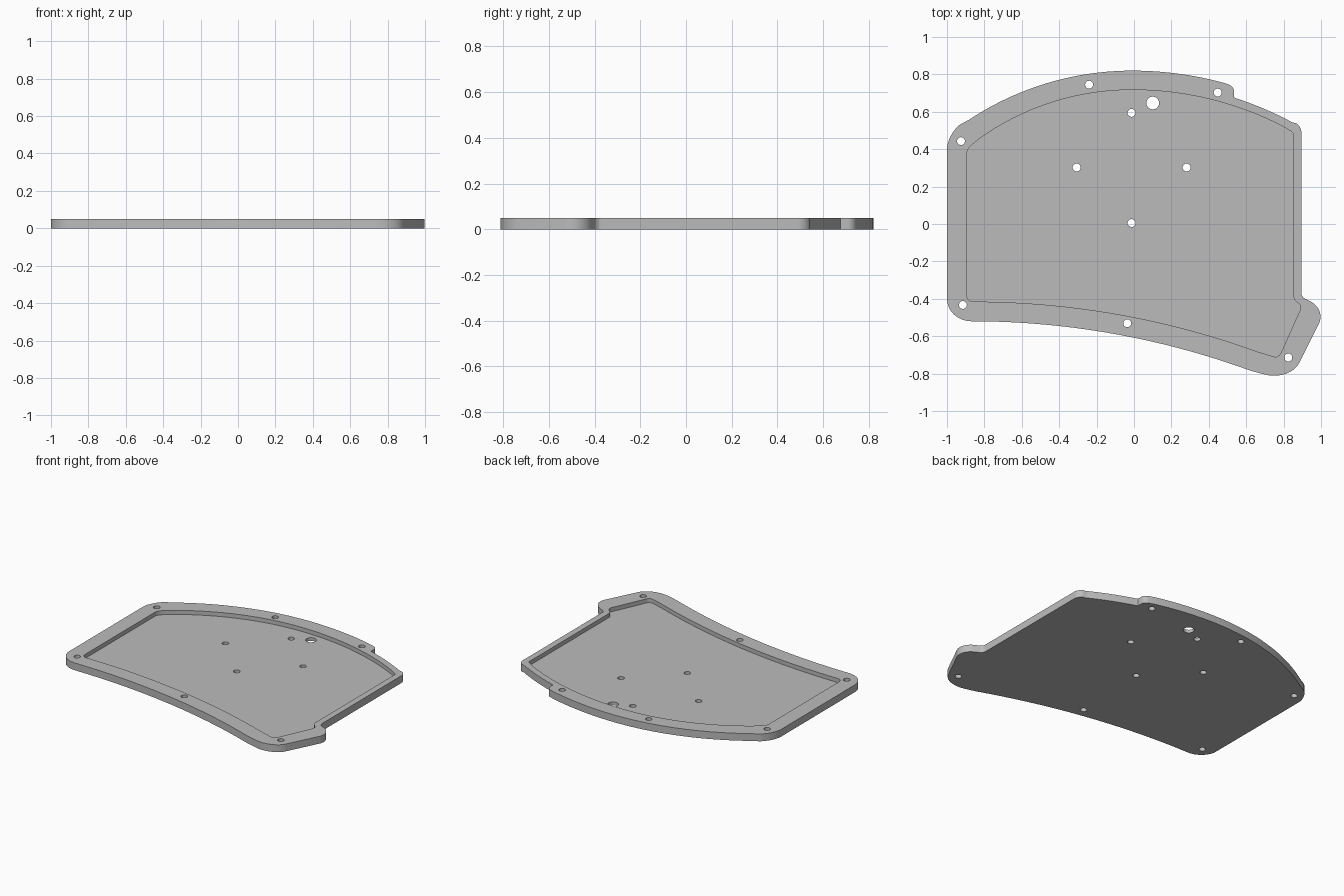
import bpy, bmesh, math
from mathutils import Vector

if "Cube" in bpy.data.objects:
    bpy.data.objects.remove(bpy.data.objects["Cube"], do_unlink=True)

THICK = 0.05
FLOOR = 0.022

grey = bpy.data.materials.new("plain grey")
grey.use_nodes = True
grey.diffuse_color = (0.5, 0.5, 0.5, 1)
grey.node_tree.nodes["Principled BSDF"].inputs["Base Color"].default_value = (0.5, 0.5, 0.5, 1)


def corner(start, ctrl, end, steps=8):
    """Rounded corner between two tangent points."""
    a, c, b = Vector(start), Vector(ctrl), Vector(end)
    pts = []
    for i in range(steps + 1):
        t = i / steps
        w0, w1, w2 = (1 - t) ** 2, 1.42 * t * (1 - t), t * t
        pts.append((a * w0 + c * w1 + b * w2) / (w0 + w1 + w2))
    return pts


def crown(x0, x1, peak_x, peak_y, radius, steps=20):
    """Shallow circular arc, excluding its two end points."""
    pts = []
    for i in range(1, steps):
        x = x0 + (x1 - x0) * i / steps
        sag = radius - math.sqrt(radius ** 2 - (x - peak_x) ** 2)
        pts.append(Vector((x, peak_y - sag)))
    return pts


def prism(name, outline, z0, z1):
    bm = bmesh.new()
    face = bm.faces.new([bm.verts.new((p.x, p.y, z0)) for p in outline])
    top = bmesh.ops.extrude_face_region(bm, geom=[face])["geom"]
    verts = [g for g in top if isinstance(g, bmesh.types.BMVert)]
    bmesh.ops.translate(bm, verts=verts, vec=(0, 0, z1 - z0))
    bmesh.ops.recalc_face_normals(bm, faces=bm.faces)
    mesh = bpy.data.meshes.new(name)
    bm.to_mesh(mesh)
    bm.free()
    mesh.materials.append(grey)
    obj = bpy.data.objects.new(name, mesh)
    bpy.context.collection.objects.link(obj)
    return obj


def cut(target, cutter):
    cutter.hide_render = True
    mod = target.modifiers.new("cut", 'BOOLEAN')
    mod.operation = 'DIFFERENCE'
    mod.solver = 'EXACT'
    mod.object = cutter
    bpy.context.view_layer.objects.active = target
    bpy.ops.object.modifier_apply(modifier=mod.name)
    bpy.data.objects.remove(cutter, do_unlink=True)


# Outer outline, clockwise from the lower left corner
outer = (
    corner((-0.87, -0.52), (-1, -0.52), (-1, -0.40))
    + corner((-1, 0.40), (-1, 0.478), (-0.93, 0.532))
    + crown(-0.93, -0.01, -0.01, 0.82, 1.58)
    + crown(-0.03, 0.505, -0.01, 0.82, 1.87)
    + corner((0.505, 0.746), (0.535, 0.737), (0.535, 0.71))
    + [Vector((0.535, 0.677))]
    + crown(0.535, 0.865, -0.01, 0.76, 1.8)
    + corner((0.865, 0.54), (0.895, 0.525), (0.895, 0.49))
    + corner((0.895, -0.37), (0.895, -0.39), (0.915, -0.40))
    + corner((0.945, -0.415), (1.025, -0.455), (0.99, -0.53))
    + corner((0.885, -0.74), (0.84, -0.84), (0.70, -0.805))
    + crown(0.70, -0.87, -0.87, -0.52, 4.35)
)

# Recess outline
inner = (
    corner((-0.86, -0.415), (-0.893, -0.415), (-0.893, -0.385))
    + corner((-0.893, 0.38), (-0.893, 0.40), (-0.87, 0.42))
    + crown(-0.87, -0.01, -0.01, 0.717, 1.41)
    + crown(-0.03, 0.84, -0.01, 0.717, 1.76)
    + corner((0.84, 0.495), (0.852, 0.49), (0.852, 0.475))
    + corner((0.852, -0.38), (0.852, -0.405), (0.868, -0.415))
    + corner((0.875, -0.42), (0.9, -0.435), (0.888, -0.46))
    + corner((0.785, -0.69), (0.772, -0.72), (0.745, -0.708))
    + crown(0.745, -0.86, -0.86, -0.415, 4.45)
)

tray = prism("tray_plate", outer, 0, THICK)
cut(tray, prism("recess_cutter", inner, FLOOR, THICK + 0.05))

# Screw holes in the rim and floor, then the larger cable hole
screws = [(-0.24, 0.745), (0.447, 0.703), (-0.925, 0.443), (-0.915, -0.433),
          (-0.036, -0.531), (0.825, -0.714), (-0.013, 0.594), (-0.307, 0.302),
          (0.281, 0.302), (-0.013, 0.005)]
for x, y, r in [(x, y, 0.021) for x, y in screws] + [(0.1, 0.647, 0.034)]:
    ring = [Vector((x + r * math.cos(a), y + r * math.sin(a)))
            for a in (math.tau * i / 32 for i in range(32))]
    cut(tray, prism("hole_cutter", ring, -0.05, THICK + 0.05))

bpy.ops.object.select_all(action='DESELECT')
tray.select_set(True)
bpy.context.view_layer.objects.active = tray
bpy.ops.object.shade_smooth_by_angle(angle=math.radians(30))
